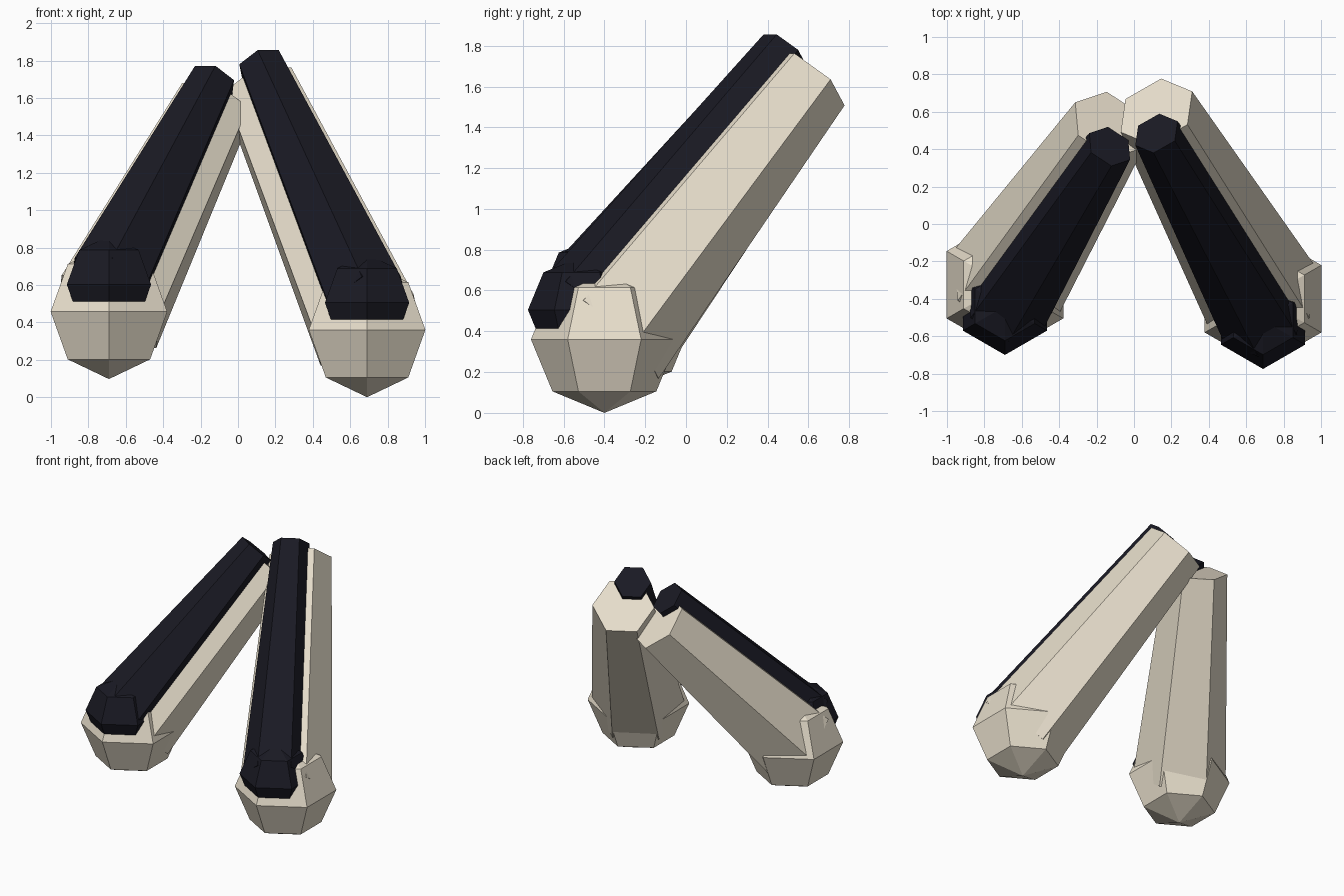
import bpy, bmesh
from math import sin, cos, pi
from mathutils import Vector

if "Cube" in bpy.data.objects:
    bpy.data.objects.remove(bpy.data.objects["Cube"])

SIDES = 6


def material(name, rgb):
    m = bpy.data.materials.new(name)
    m.diffuse_color = (*rgb, 1)
    m.use_nodes = True
    m.node_tree.nodes["Principled BSDF"].inputs["Base Color"].default_value = m.diffuse_color
    return m


def lathe(name, origin, axis, start, profile, mat):
    """Six-sided loft of (radius, height) rings around an axis; radius 0 gives a tip."""
    axis = axis.normalized()
    side = axis.cross(start)
    bm = bmesh.new()
    rings = []
    for r, h in profile:
        c = origin + axis * h
        if r < 1e-5:
            rings.append([bm.verts.new(c)] * SIDES)
        else:
            rings.append([bm.verts.new(c + r * (start * cos(2 * pi * i / SIDES) + side * sin(2 * pi * i / SIDES)))
                          for i in range(SIDES)])
    for a, b in zip(rings, rings[1:]):
        for i in range(SIDES):
            j = (i + 1) % SIDES
            bm.faces.new(dict.fromkeys((a[i], a[j], b[j], b[i])))
    for ring in (rings[0], rings[-1]):
        if ring[0] is not ring[1]:
            bm.faces.new(ring)
    bmesh.ops.recalc_face_normals(bm, faces=bm.faces)
    me = bpy.data.meshes.new(name)
    bm.to_mesh(me)
    bm.free()
    me.materials.append(mat)
    ob = bpy.data.objects.new(name, me)
    bpy.context.collection.objects.link(ob)
    return ob


def ball(name, center, r, mat):
    profile = [(r * sin(k * pi / 4), -r * cos(k * pi / 4)) for k in range(5)]
    return lathe(name, center, Vector((0, 0, 1)), Vector((0, 1, 0)), profile, mat)


def shaft(name, bottom, top, r_bottom, r_top, mat):
    axis = top - bottom
    level = axis.cross(Vector((0, 0, 1))).normalized()
    return lathe(name, bottom, axis, level, [(r_bottom, 0), (r_top, axis.length)], mat)


beige = material("beige", (0.80, 0.73, 0.60))
dark = material("dark", (0.010, 0.010, 0.017))
lift = Vector((0, -0.115, 0.145))  # dark layer sits in front of and above the beige one

legs = {
    "right": (Vector((0.69, -0.40, 0.36)), Vector((0.12, 0.60, 1.635))),
    "left": (Vector((-0.69, -0.325, 0.457)), Vector((-0.13, 0.53, 1.55))),
}
for side, (foot, tip) in legs.items():
    # Beige limb: rounded end and tapered shaft
    ball(side + "_end", foot, 0.36, beige)
    shaft(side + "_shaft", foot, tip, 0.33, 0.22, beige)
    # Dark overlay of the same form
    ball(side + "_dark_end", foot + lift, 0.26, dark)
    shaft(side + "_dark_shaft", foot + lift, tip + lift, 0.24, 0.13, dark)
